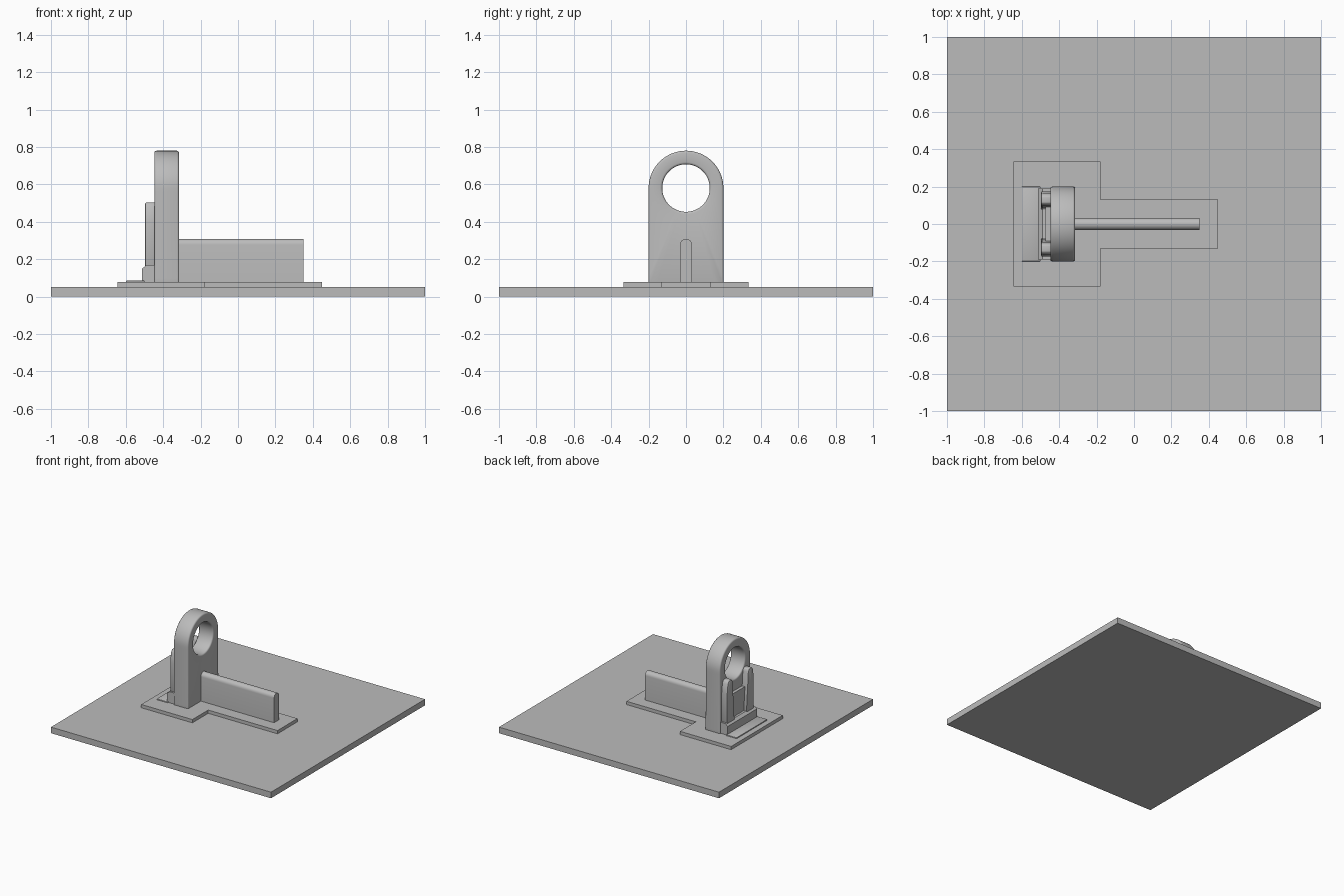
import bpy, bmesh, math

cube = bpy.data.objects.get("Cube")
if cube:
    bpy.data.objects.remove(cube, do_unlink=True)

grey = bpy.data.materials.new("plain_grey")
grey.use_nodes = True
COLOUR = (0.5, 0.5, 0.5, 1)
grey.diffuse_color = COLOUR
grey.node_tree.nodes["Principled BSDF"].inputs["Base Color"].default_value = COLOUR


def finish(name, bm, bevel=0, segments=3):
    """Turn a bmesh into a finished, softly bevelled object."""
    bmesh.ops.recalc_face_normals(bm, faces=bm.faces[:])
    mesh = bpy.data.meshes.new(name)
    bm.to_mesh(mesh)
    bm.free()
    mesh.materials.append(grey)
    ob = bpy.data.objects.new(name, mesh)
    bpy.context.collection.objects.link(ob)
    bpy.ops.object.select_all(action="DESELECT")
    ob.select_set(True)
    bpy.context.view_layer.objects.active = ob
    if bevel:
        mod = ob.modifiers.new("soft_edges", "BEVEL")
        mod.width, mod.segments = bevel, segments
        mod.limit_method, mod.angle_limit = "ANGLE", math.radians(50)
        bpy.ops.object.modifier_apply(modifier=mod.name)
    bpy.ops.object.shade_smooth_by_angle(angle=math.radians(35))
    return ob


def prism(name, profile, axis, low, high, bevel=0, segments=3):
    """Extrude a 2D profile along an axis (0 = x, 1 = y, 2 = z)."""
    bm = bmesh.new()

    def place(p, d):
        co = list(p)
        co.insert(axis, d)
        return bm.verts.new(co)
    ends = [[place(p, d) for p in profile] for d in (low, high)]
    n = len(profile)
    for ring in ends:
        bm.faces.new(ring)
    for i in range(n):
        j = (i + 1) % n
        bm.faces.new((ends[0][i], ends[0][j], ends[1][j], ends[1][i]))
    return finish(name, bm, bevel, segments)


def rect(x0, x1, y0, y1):
    return [(x0, y0), (x1, y0), (x1, y1), (x0, y1)]


# Ground slab and the T-shaped plinth
prism("ground_slab", rect(-1, 1, -1, 1), 2, 0, 0.05)
half = [(0.45, 0.13), (-0.18, 0.13), (-0.18, 0.335), (-0.645, 0.335)]
prism("plinth", half + [(x, -y) for x, y in reversed(half)], 2, 0.05, 0.077)

# Long wall with a rounded top
top = [(0.032 * math.cos(a * math.pi / 12), 0.277 + 0.032 * math.sin(a * math.pi / 12))
       for a in range(13)]
prism("long_wall", top + [(-0.032, 0.07), (0.032, 0.07)], 0, -0.33, 0.35)

# Upright with a round top and a round hole, built as bridged rings
RADIUS, HOLE, CENTRE, DROP = 0.2, 0.127, 0.58, 0.53
corner = math.atan2(DROP, RADIUS)
angles = sorted([i * math.pi / 32 for i in range(64)] + [math.pi + corner, math.tau - corner])
bm = bmesh.new()
rings = []
for x, inner in ((-0.447, False), (-0.315, False), (-0.315, True), (-0.447, True)):
    ring = []
    for a in angles:
        c, s = math.cos(a), math.sin(a)
        r = HOLE if inner else RADIUS
        if not inner and s < -1e-6:
            r = min(RADIUS / max(abs(c), 1e-6), DROP / -s)
        ring.append(bm.verts.new((x, r * c, CENTRE + r * s)))
    rings.append(ring)
for k in range(4):
    a, b = rings[k], rings[(k + 1) % 4]
    for i in range(len(angles)):
        j = (i + 1) % len(angles)
        bm.faces.new((a[i], a[j], b[j], b[i]))
finish("holed_upright", bm, 0.012)

# Low slab and chamfered step behind the upright
prism("back_slab", rect(-0.6, -0.5, -0.2, 0.2), 2, 0.07, 0.085, 0.004, 2)
step = [(-0.512, 0.07), (-0.43, 0.07), (-0.43, 0.168), (-0.49, 0.168), (-0.512, 0.15)]
prism("back_step", step, 1, -0.19, 0.19)

# Pair of tapered posts on the back of the upright
for side, name in ((1, "left_post"), (-1, "right_post")):
    outline = [(0.075, 0.15), (0.175, 0.15), (0.175, 0.4),
               (0.165, 0.48), (0.15, 0.503), (0.11, 0.503), (0.1, 0.48)]
    prism(name, [(side * y, z) for y, z in outline], 0, -0.497, -0.43, 0.008, 2)

# Thin panel between the posts
prism("back_panel", rect(-0.09, 0.09, 0.15, 0.36), 0, -0.472, -0.43)
